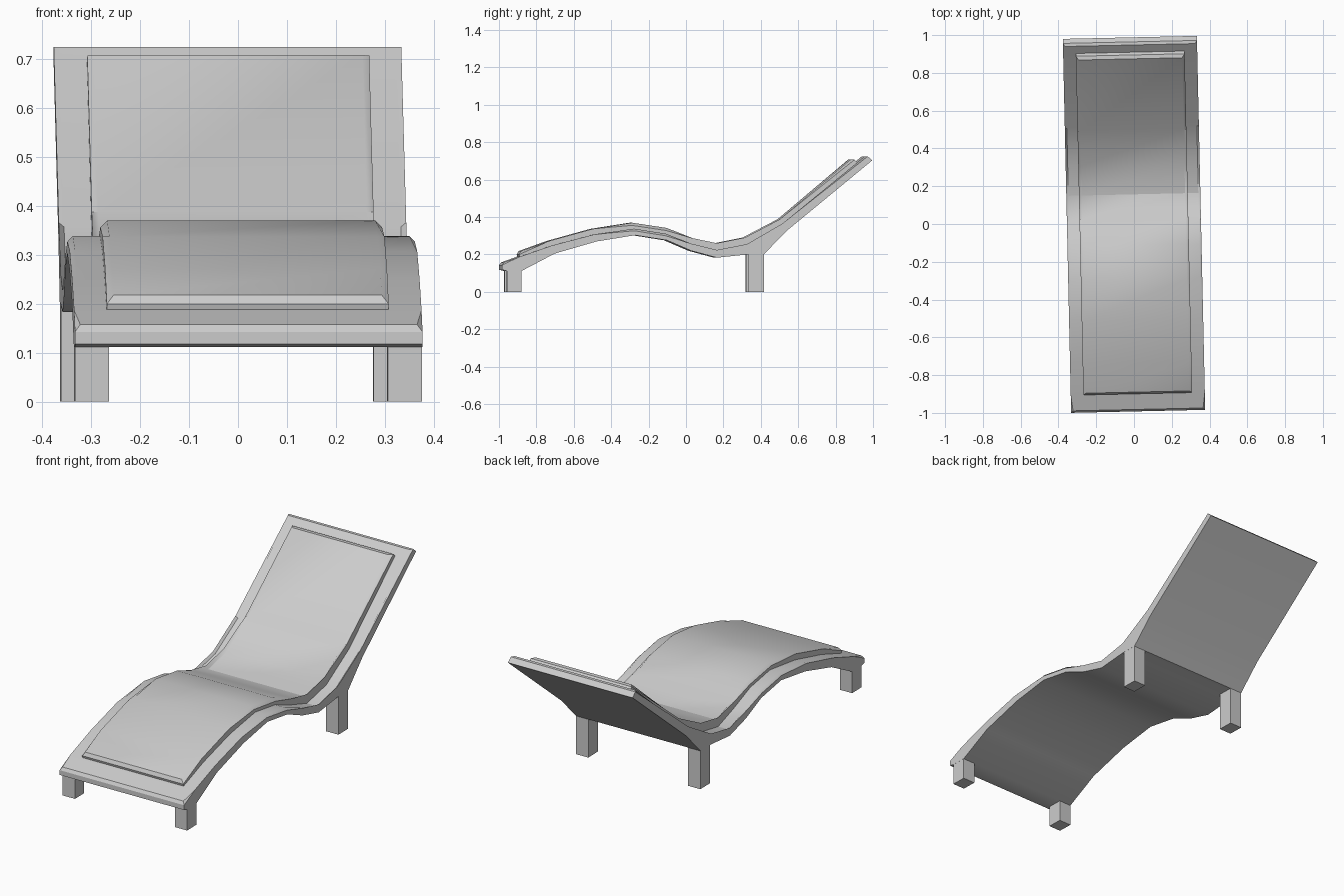
import bpy, bmesh

if "Cube" in bpy.data.objects:
    bpy.data.objects.remove(bpy.data.objects["Cube"])

YAW = 0.0222  # the whole lounger is turned slightly about z


def finish(name, bm, smooth=False):
    bmesh.ops.recalc_face_normals(bm, faces=bm.faces[:])
    me = bpy.data.meshes.new(name)
    bm.to_mesh(me)
    bm.free()
    ob = bpy.data.objects.new(name, me)
    bpy.context.collection.objects.link(ob)
    ob.rotation_euler.z = YAW
    if smooth:
        bpy.ops.object.select_all(action='DESELECT')
        ob.select_set(True)
        bpy.context.view_layer.objects.active = ob
        bpy.ops.object.shade_smooth_by_angle(angle=0.5)
    return ob


def slab(name, top, bottom, half, chamfer):
    """Extrude a side profile (top front-to-back, bottom back-to-front) and chamfer its top rim."""
    pts = top + bottom
    bm = bmesh.new()
    left = [bm.verts.new((-half, y, z)) for y, z in pts]
    right = [bm.verts.new((half, y, z)) for y, z in pts]
    n, t = len(pts), len(top)
    bm.faces.new(left)
    bm.faces.new(right[::-1])
    for i in range(n):
        j = (i + 1) % n
        bm.faces.new((left[i], right[i], right[j], left[j]))
    rim = [bm.edges.get((s[i], s[i + 1])) for s in (left, right) for i in range(t - 1)]
    rim += [bm.edges.get((left[i], right[i])) for i in (0, t - 1)]
    bmesh.ops.bevel(bm, geom=rim, offset=chamfer, offset_type='OFFSET',
                    segments=1, profile=0.5, affect='EDGES')
    return finish(name, bm, True)


# Wavy frame board, thickened on the underside where the legs join
slab("frame",
     [(-0.992, 0.154), (-0.90, 0.187), (-0.725, 0.248), (-0.50, 0.307),
      (-0.285, 0.338), (-0.115, 0.311), (0.02, 0.258), (0.157, 0.213),
      (0.322, 0.245), (0.515, 0.357), (0.956, 0.732)],
     [(0.988, 0.703), (0.53, 0.326), (0.408, 0.20), (0.32, 0.20),
      (0.157, 0.183), (0.02, 0.22), (-0.11, 0.276), (-0.28, 0.303),
      (-0.485, 0.27), (-0.71, 0.205), (-0.887, 0.112), (-0.965, 0.112),
      (-0.992, 0.118)],
     0.355, 0.011)

# Cushion pad following the same curve
slab("cushion",
     [(-0.903, 0.213), (-0.74, 0.272), (-0.505, 0.337), (-0.295, 0.37),
      (-0.11, 0.342), (0.03, 0.287), (0.157, 0.246), (0.313, 0.277),
      (0.495, 0.388), (0.885, 0.717)],
     [(0.917, 0.685), (0.515, 0.345), (0.322, 0.235), (0.157, 0.203),
      (0.02, 0.248), (-0.115, 0.30), (-0.285, 0.328), (-0.50, 0.297),
      (-0.725, 0.238), (-0.893, 0.177)],
     0.288, 0.014)

# Four square legs, flush with the frame sides
for end, y0, y1, top in (("front", -0.965, -0.887, 0.125), ("back", 0.327, 0.408, 0.215)):
    for side, sx in (("left", -1), ("right", 1)):
        bm = bmesh.new()
        bmesh.ops.create_cube(bm, size=1)
        for v in bm.verts:
            v.co.x = sx * 0.3195 + v.co.x * 0.07
            v.co.y = (y0 + y1) / 2 + v.co.y * (y1 - y0)
            v.co.z = (v.co.z + 0.5) * top
        finish(f"{end}_{side}_leg", bm)
